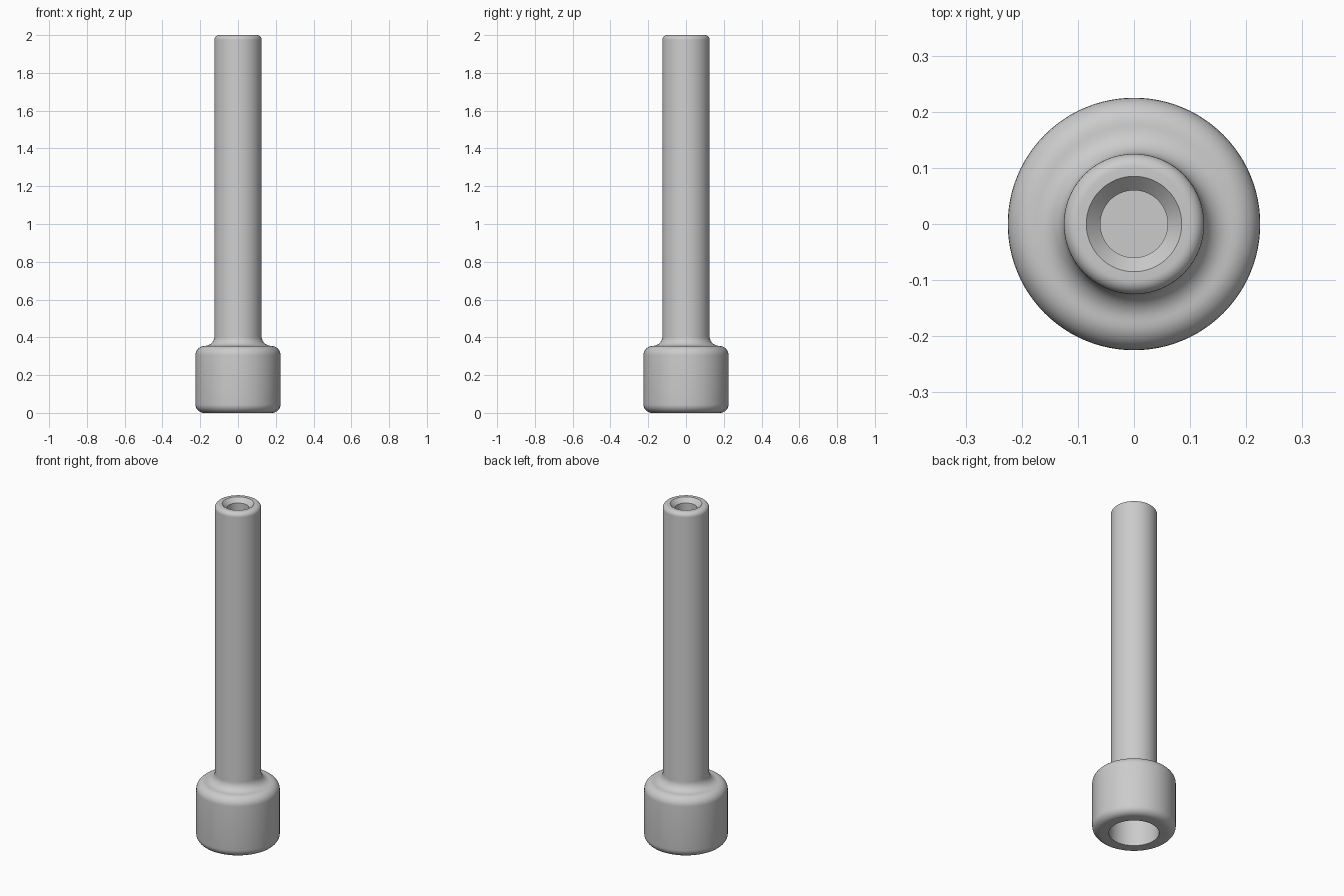
import bpy, bmesh, math

cube = bpy.data.objects.get("Cube")
if cube:
    bpy.data.objects.remove(cube, do_unlink=True)

SEGMENTS = 96


def arc(cx, cz, radius, start, end, steps=8):
    """Points of a rounded corner, angles in degrees."""
    angles = [math.radians(start + (end - start) * i / steps) for i in range(steps + 1)]
    return [(cx + radius * math.cos(a), cz + radius * math.sin(a)) for a in angles]


def lathe(name, profile, material):
    """Spin a (radius, height) profile around the z axis."""
    bm = bmesh.new()
    verts = [bm.verts.new((r, 0, z)) for r, z in profile]
    edges = [bm.edges.new(pair) for pair in zip(verts, verts[1:])]
    bmesh.ops.spin(bm, geom=verts + edges, cent=(0, 0, 0), axis=(0, 0, 1),
                   angle=math.tau, steps=SEGMENTS, use_duplicate=False)
    bmesh.ops.remove_doubles(bm, verts=bm.verts, dist=1e-5)
    bmesh.ops.recalc_face_normals(bm, faces=bm.faces)
    mesh = bpy.data.meshes.new(name)
    bm.to_mesh(mesh)
    bm.free()
    mesh.materials.append(material)
    obj = bpy.data.objects.new(name, mesh)
    bpy.context.collection.objects.link(obj)
    bpy.ops.object.select_all(action="DESELECT")
    obj.select_set(True)
    bpy.context.view_layer.objects.active = obj
    bpy.ops.object.shade_smooth_by_angle(angle=math.radians(30))
    return obj


grey = bpy.data.materials.new("light grey")
grey.use_nodes = True
grey.diffuse_color = (0.6, 0.6, 0.6, 1)
grey.node_tree.nodes["Principled BSDF"].inputs["Base Color"].default_value = (0.6, 0.6, 0.6, 1)

# Blind socket in the underside of the head
profile = [(0, 0.22), (0.135, 0.22), (0.135, 0)]
# Head with rounded rims
profile += arc(0.18, 0.045, 0.045, -90, 0)
profile += arc(0.175, 0.305, 0.05, 0, 90)
# Fillet sweeping into the shaft
profile += arc(0.175, 0.405, 0.05, 270, 180)
# Rounded shaft tip
profile += arc(0.1, 1.975, 0.025, 0, 90)
# Countersunk blind bore in the tip
profile += [(0.085, 2), (0.06, 1.975), (0.06, 1.7), (0, 1.7)]

lathe("socket_headed_shaft", profile, grey)
